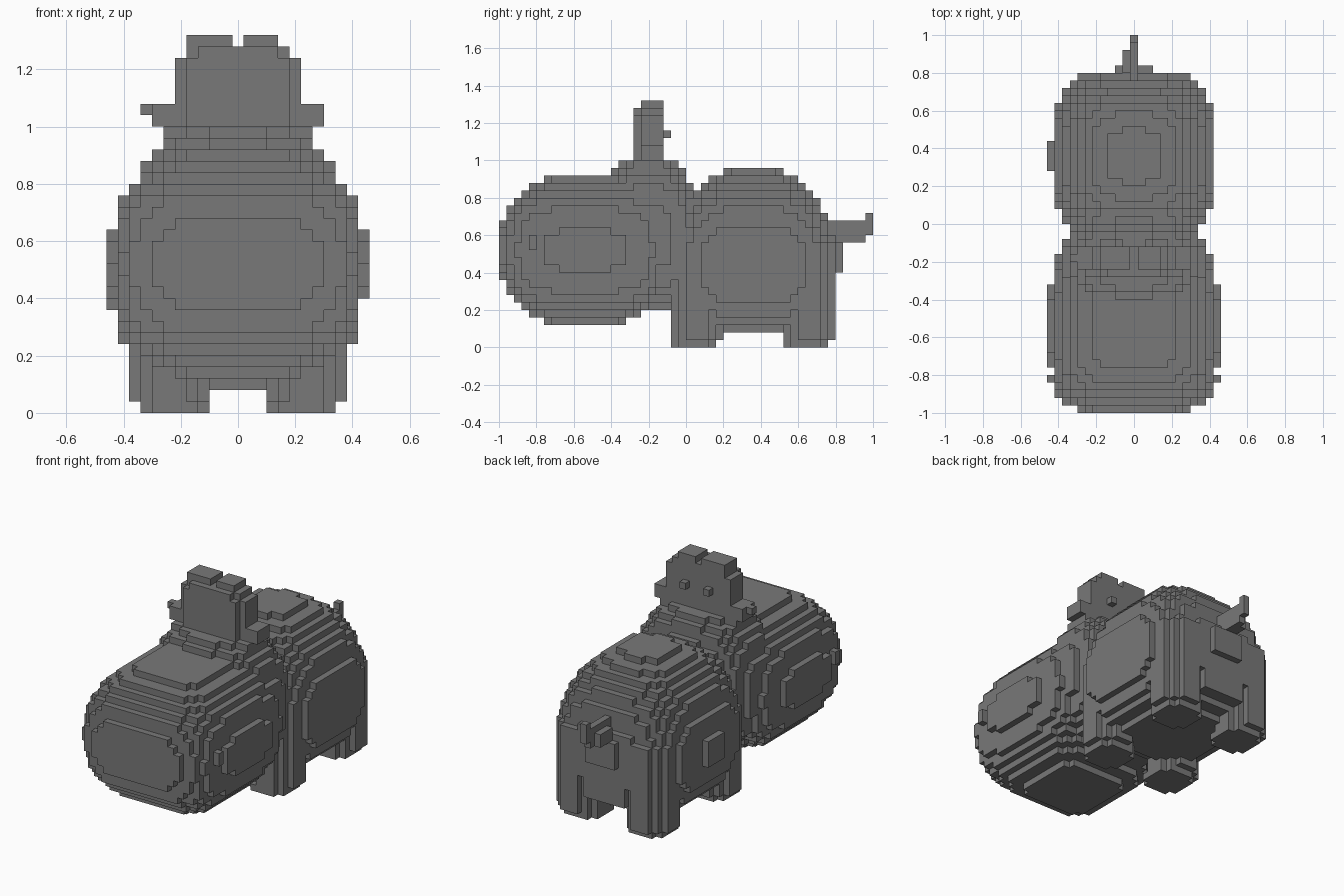
import bpy
import bmesh
from math import floor
from mathutils import Vector

cube = bpy.data.objects.get("Cube")
if cube:
    bpy.data.objects.remove(cube, do_unlink=True)

S = 0.04  # size of one block

skin = bpy.data.materials.new("grey_skin")
skin.use_nodes = True
skin.diffuse_color = (0.19, 0.19, 0.19, 1)
skin.node_tree.nodes["Principled BSDF"].inputs["Base Color"].default_value = (0.19, 0.19, 0.19, 1)


def rounded(p, centre, length, side, up, down, plan, n_up, n_down):
    """Rounded solid with its own height above and below the centre."""
    x, y, z = (abs(a - c) for a, c in zip(p, centre))
    r = ((x / side) ** plan + (y / length) ** plan) ** (1 / plan)
    rz, n = (up, n_up) if p[2] > centre[2] else (down, n_down)
    return r ** n + (z / rz) ** n <= 1


def box(p, x0, x1, y0, y1, z0, z1):
    return x0 < p[0] < x1 and y0 < p[1] < y1 and z0 < p[2] < z1


def body(p):
    barrel = rounded(p, (0, 0.36, 0.45), 0.44, 0.432, 0.515, 0.385, 3.3, 2.1, 3)
    rump = box(p, -0.14, 0.14, -0.04, 0.8, 0.16, 0.44)
    hip_patch = box(p, -0.46, -0.4, 0.28, 0.44, 0.36, 0.52)
    rump_patch = box(p, -0.1, 0.1, 0.76, 0.84, 0.4, 0.56)
    return barrel or rump or hip_patch or rump_patch


def head(p):
    muzzle = rounded(p, (0, -0.54, 0.52), 0.465, 0.448, 0.418, 0.418, 4, 2.35, 2.35)
    cheek_bump = box((abs(p[0]), p[1], p[2]), 0.4, 0.46, -0.84, -0.8, 0.52, 0.6)
    return muzzle or cheek_bump


def neck(p):
    return rounded(p, (0, -0.2, 0.6), 0.252, 0.37, 0.42, 0.41, 3.5, 2.6, 3)


def crest(p):
    q = (abs(p[0]), p[1], p[2])
    return (box(q, -1, 0.22, -0.24, -0.12, 0.94, 1.24)
            or box(q, -1, 0.18, -0.28, -0.12, 0.94, 1.24)
            or box(q, -1, 0.18, -0.24, -0.12, 1.2, 1.28)
            or box(q, -1, 0.14, -0.28, -0.24, 1.2, 1.28)
            or box(p, -0.18, -0.02, -0.24, -0.12, 1.2, 1.32)
            or box(p, 0.02, 0.14, -0.24, -0.12, 1.2, 1.32)
            or box(q, 0.06, 0.1, -0.16, -0.08, 1.12, 1.16))


def ears(p):
    q = (abs(p[0]), p[1], p[2])
    return (box(q, 0.2, 0.3, -0.24, -0.12, 1, 1.08)
            or box(q, 0.2, 0.26, -0.28, -0.12, 0.92, 1)
            or box(p, -0.34, -0.3, -0.2, -0.16, 1.04, 1.08))


def tail(p):
    return (box(p, -0.02, 0.02, 0.76, 0.96, 0.56, 0.68)
            or box(p, -0.06, 0.02, 0.8, 0.92, 0.56, 0.64)
            or box(p, -0.02, 0.02, 0.96, 1, 0.6, 0.72))


def leg(side, y):
    def inside(p):
        # The foot is a little narrower and set inwards and forwards
        shift = 0.02 if p[2] < 0.05 else 0
        dx, dy = p[0] - side * (0.24 - shift), p[1] - (y - shift)
        return p[2] < 0.56 and dx * dx + dy * dy <= (0.131 - shift / 2) ** 2
    return inside


parts = {"body": body, "head": head, "neck": neck, "crest": crest, "ears": ears, "tail": tail}
for name, y in (("front", 0.06), ("hind", 0.66)):
    for word, side in (("left", 1), ("right", -1)):
        parts[f"{name}_{word}_leg"] = leg(side, y)

# Each block of the grid belongs to the first part that contains it
owner = {}
for i in range(-12, 13):
    for j in range(-25, 25):
        for k in range(34):
            p = (i * S, (j + 0.5) * S, (k + 0.5) * S)
            for name, inside in parts.items():
                if inside(p):
                    owner[i, j, k] = name
                    break

# Only the outer block faces are made
SIDES = [Vector(d) for d in ((1, 0, 0), (-1, 0, 0), (0, 1, 0), (0, -1, 0), (0, 0, 1), (0, 0, -1))]
for name in parts:
    bm = bmesh.new()
    corners = {}

    def corner(v):
        key = tuple(floor(c * 2 + 0.5) for c in v)
        if key not in corners:
            corners[key] = bm.verts.new(v * S)
        return corners[key]

    for cell, part in owner.items():
        if part != name:
            continue
        centre = Vector(cell) + Vector((0, 0.5, 0.5))
        for d in SIDES:
            if tuple(int(c + n) for c, n in zip(cell, d)) in owner:
                continue
            u = Vector((d.y, d.z, d.x))
            v = d.cross(u)
            bm.faces.new([corner(centre + (d + a * u + b * v) / 2)
                          for a, b in ((-1, -1), (1, -1), (1, 1), (-1, 1))])
    mesh = bpy.data.meshes.new(name)
    bm.to_mesh(mesh)
    bm.free()
    mesh.materials.append(skin)
    bpy.context.collection.objects.link(bpy.data.objects.new(name, mesh))
